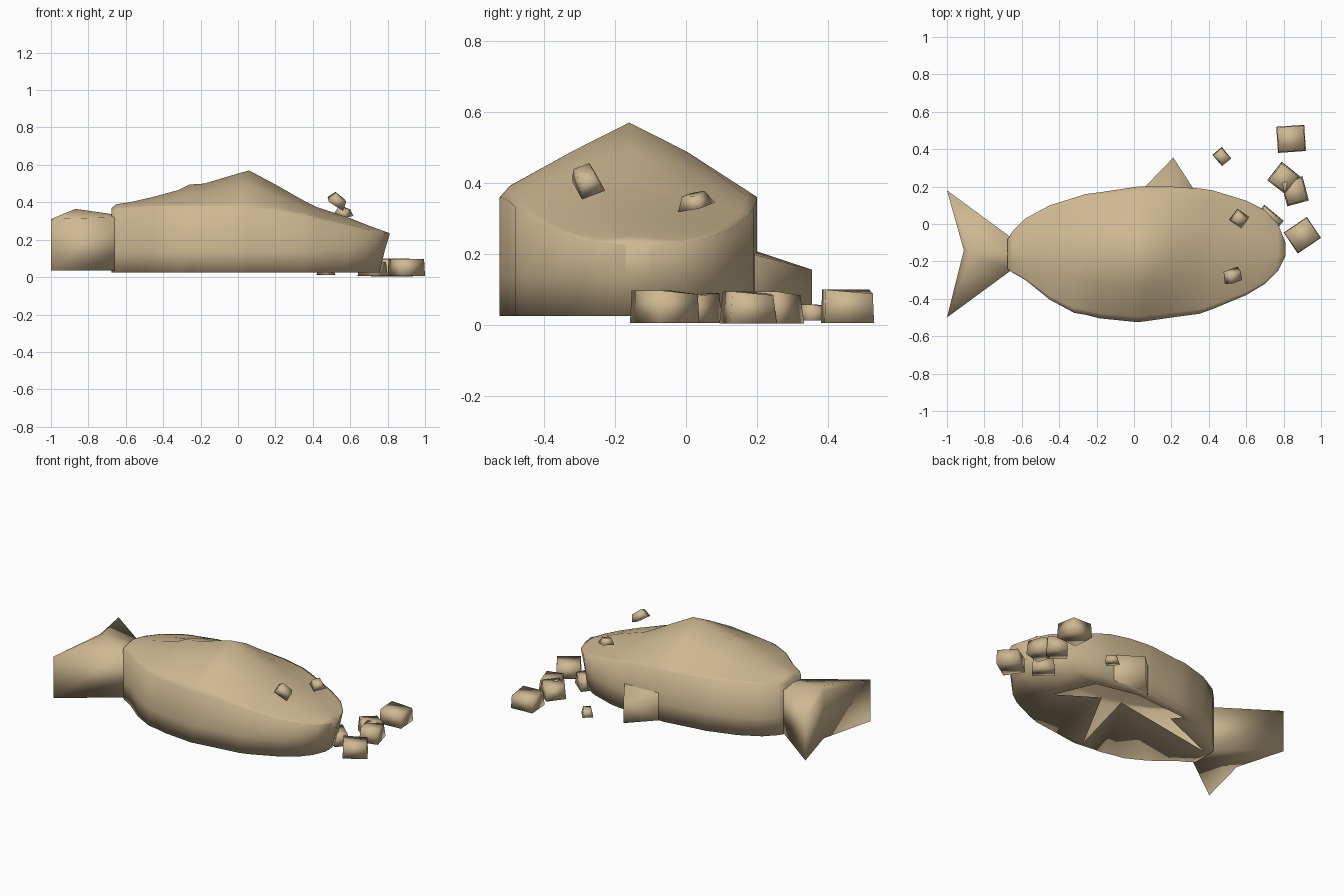
import bpy, bmesh, math
from mathutils import Matrix, Vector, Euler

cube = bpy.data.objects.get("Cube")
if cube:
    bpy.data.objects.remove(cube, do_unlink=True)

TAN = (0.62, 0.48, 0.29, 1.0)
sand = bpy.data.materials.new("sand_tan")
sand.use_nodes = True
sand.diffuse_color = TAN
sand.node_tree.nodes["Principled BSDF"].inputs["Base Color"].default_value = TAN
sand.node_tree.nodes["Principled BSDF"].inputs["Roughness"].default_value = 0.9


def finish(name, bm):
    bmesh.ops.recalc_face_normals(bm, faces=bm.faces)
    for face in bm.faces:
        face.smooth = True
    mesh = bpy.data.meshes.new(name)
    bm.to_mesh(mesh)
    bm.free()
    mesh.materials.append(sand)
    bpy.context.collection.objects.link(bpy.data.objects.new(name, mesh))


# Hollow body: x, low y, high y, ridge height, eave height
RIDGE_Y = -0.16
FLOOR_Z = 0.025
STATIONS = [
    (-0.675, -0.24, -0.08, 0.37, 0.35), (-0.65, -0.26, -0.04, 0.39, 0.365),
    (-0.58, -0.30, 0.03, 0.40, 0.37), (-0.45, -0.405, 0.10, 0.43, 0.375),
    (-0.32, -0.475, 0.14, 0.465, 0.372), (-0.26, -0.485, 0.16, 0.495, 0.37),
    (-0.18, -0.505, 0.17, 0.50, 0.365), (0.02, -0.525, 0.20, 0.56, 0.36),
    (0.06, -0.52, 0.20, 0.57, 0.36),
    (0.2, -0.50, 0.20, 0.495, 0.35), (0.35, -0.48, 0.19, 0.41, 0.33),
    (0.42, -0.455, 0.18, 0.375, 0.31), (0.6, -0.38, 0.125, 0.315, 0.27),
    (0.7, -0.32, 0.075, 0.275, 0.25), (0.77, -0.25, 0.0, 0.25, 0.235),
    (0.81, -0.17, -0.10, 0.235, 0.225),
]
# Ragged star-shaped hole in the underside
HOLE = [(0.48, -0.165), (0.24, -0.01), (-0.02, -0.49), (0.115, 0.02),
        (-0.63, -0.11), (-0.23, 0.06), (-0.28, 0.12), (0.1, 0.15), (0.37, 0.09)]


def body_ring(bm, x, lo, hi, top, eave):
    lean = 0.05 * max(0.0, (x - 0.5) / 0.3)
    rise = top - eave

    def side(y, lip):
        return [(x - lean, y, FLOOR_Z), (x - lean / 2, y, 0.14), (x, y, eave),
                (x, y + (RIDGE_Y - y) * 0.08, eave + rise * lip),
                (x, y + (RIDGE_Y - y) * 0.55, eave + rise * 0.61)]

    points = side(lo, 0.16) + [(x, RIDGE_Y, top)] + side(hi, 0.09)[::-1]
    return [bm.verts.new(p) for p in points]


bm = bmesh.new()
rings = [body_ring(bm, *station) for station in STATIONS]
for a, b in zip(rings, rings[1:]):
    for i in range(len(a) - 1):
        bm.faces.new((a[i], b[i], b[i + 1], a[i + 1]))
bm.faces.new(rings[0])
bm.faces.new(rings[-1])
rim = [r[0] for r in rings] + [r[-1] for r in reversed(rings)]
hole = [bm.verts.new((x, y, FLOOR_Z)) for x, y in HOLE]
edges = []
for loop in (rim, hole):
    for i, v in enumerate(loop):
        edges.append(bm.edges.get((v, loop[i - 1])) or bm.edges.new((v, loop[i - 1])))
bmesh.ops.triangle_fill(bm, edges=edges, use_beauty=True, normal=(0, 0, -1))
finish("body", bm)

# Forked tail: walls round an outline, sloping up to a central ridge
bm = bmesh.new()
outline = [(-0.66, -0.07, 0.32), (-1, 0.18, 0.31), (-0.91, -0.14, 0.345),
           (-1, -0.5, 0.31), (-0.66, -0.25, 0.32)]
low = [bm.verts.new((x, y, 0.035)) for x, y, z in outline]
high = [bm.verts.new((x, y, z)) for x, y, z in outline]
front, back = [bm.verts.new(p) for p in ((-0.66, -0.16, 0.335), (-0.87, -0.16, 0.365))]
for i in range(4):
    bm.faces.new((low[i], low[i + 1], high[i + 1], high[i]))
    bm.faces.new((high[i], high[i + 1], back))
bm.faces.new((front, high[0], back))
bm.faces.new((high[4], front, back))
bm.faces.new(low)
finish("tail", bm)

# Side fin, a wedge against the rear wall
bm = bmesh.new()
fin = [(0.05, 0.19, 0.21), (0.21, 0.355, 0.155), (0.32, 0.185, 0.2)]
low = [bm.verts.new((x, y, FLOOR_Z)) for x, y, z in fin]
high = [bm.verts.new(p) for p in fin]
for i in range(2):
    bm.faces.new((low[i], low[i + 1], high[i + 1], high[i]))
bm.faces.new(high)
bm.faces.new(low)
finish("side_fin", bm)


# Loose chunks: slightly tapered, tilted boxes
def chunk(name, centre, size, turn, tilt=(0, 0), taper=0.88):
    bm = bmesh.new()
    bmesh.ops.create_cube(bm, size=1)
    for v in bm.verts:
        if v.co.z > 0:
            v.co.x *= taper
            v.co.y *= taper
            v.co.z -= 0.12 * (v.co.x > 0) * (v.co.y > 0)
    rot = Euler([math.radians(a) for a in (*tilt, turn)]).to_matrix().to_4x4()
    bm.transform(Matrix.Translation(Vector(centre)) @ rot @ Matrix.Diagonal((*size, 1)))
    finish(name, bm)


chunk("eye_front", (0.535, -0.28, 0.41), (0.095, 0.07, 0.05), 20, (25, 32), 0.7)
chunk("eye_rear", (0.565, 0.025, 0.35), (0.08, 0.075, 0.04), -35, (8, 12), 0.6)
chunk("pebble", (0.47, 0.36, 0.035), (0.065, 0.08, 0.045), 40, (0, 0), 0.7)
chunk("rubble_far", (0.84, 0.455, 0.052), (0.15, 0.14, 0.094), 4, (0, 0), 0.95)
chunk("rubble_corner", (0.80, 0.245, 0.049), (0.125, 0.125, 0.09), 52)
chunk("rubble_middle", (0.86, 0.175, 0.049), (0.12, 0.135, 0.09), 15)
chunk("rubble_near", (0.90, -0.06, 0.051), (0.15, 0.135, 0.092), 34, (0, 0), 0.95)
chunk("rubble_nose", (0.72, 0.025, 0.047), (0.135, 0.09, 0.084), -40)
